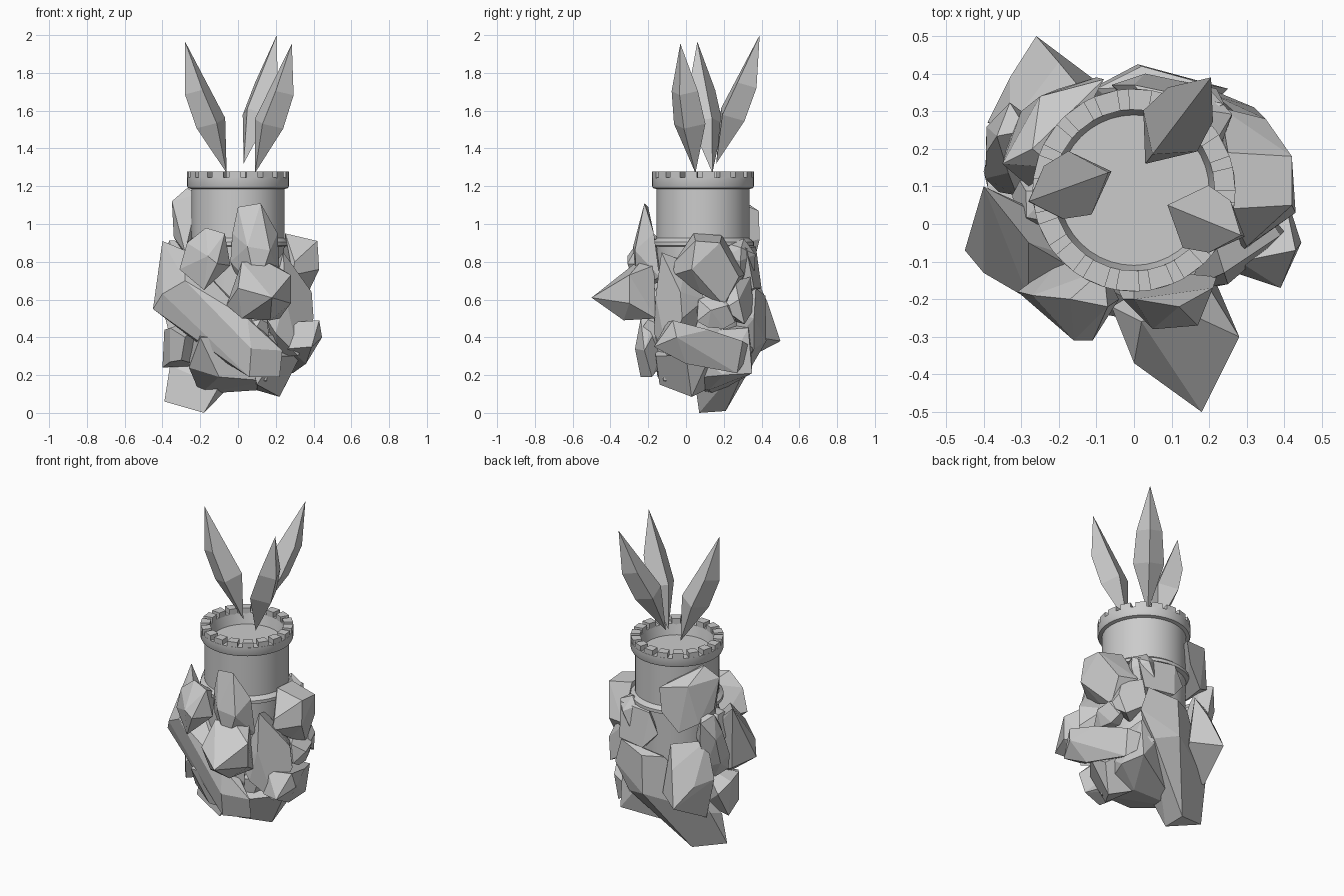
import bpy, bmesh, math, random
from mathutils import Vector

CY = 0.09  # tower axis sits slightly behind the origin


def finish(bm, name):
    bmesh.ops.recalc_face_normals(bm, faces=bm.faces[:])
    me = bpy.data.meshes.new(name)
    bm.to_mesh(me)
    bm.free()
    ob = bpy.data.objects.new(name, me)
    bpy.context.collection.objects.link(ob)
    return ob


def hull(name, pts):
    """Flat-faced stone: convex hull with nearly flat facets merged."""
    bm = bmesh.new()
    for p in pts:
        bm.verts.new(p)
    r = bmesh.ops.convex_hull(bm, input=bm.verts[:])
    junk = {g for g in r["geom_interior"] + r["geom_unused"] if isinstance(g, bmesh.types.BMVert)}
    bmesh.ops.delete(bm, geom=list(junk), context='VERTS')
    bmesh.ops.dissolve_limit(bm, angle_limit=math.radians(7), verts=bm.verts[:], edges=bm.edges[:])
    return finish(bm, name)


def shard(name, a, b, w, t, side=(0, 0, 1), sides=6, cap=0.55, seed=1):
    """Crystal-like stone from a to b; w is the half width along 'side', t the other way."""
    rnd = random.Random(seed)
    a, b = Vector(a), Vector(b)
    d = (b - a).normalized()
    u = (Vector(side) - d * d.dot(Vector(side))).normalized()
    v = d.cross(u)
    pts = []
    for f, s in ((0, cap), (0.3, 1), (0.72, 1), (1, cap)):
        for i in range(sides):
            if f in (0, 1) and i % 2:
                continue
            ang = 2 * math.pi * (i + rnd.uniform(-0.2, 0.2)) / sides
            k = s * rnd.uniform(0.88, 1.05)
            pts.append(a.lerp(b, f) + u * w * k * math.cos(ang) + v * t * k * math.sin(ang))
    return hull(name, pts)


def lathe(name, profile, n=40):
    bm = bmesh.new()
    vs = [bm.verts.new((r, 0, z)) for r, z in profile]
    es = [bm.edges.new(e) for e in zip(vs, vs[1:])]
    bmesh.ops.spin(bm, geom=vs + es, cent=(0, 0, 0), axis=(0, 0, 1), angle=2 * math.pi, steps=n)
    bmesh.ops.remove_doubles(bm, verts=bm.verts[:], dist=1e-4)
    ob = finish(bm, name)
    ob.location.y = CY
    bpy.context.view_layer.objects.active = ob
    ob.select_set(True)
    bpy.ops.object.shade_smooth_by_angle(angle=math.radians(30))
    ob.select_set(False)
    return ob


# Round tower with base ring, flared rim and sunken top
lathe("tower", [(0, .33), (.235, .33), (.245, .88), (.27, .885), (.27, .905), (.245, .925),
                (.245, 1.185), (.265, 1.19), (.27, 1.2), (.27, 1.246), (.215, 1.246), (.2, 1.18), (0, 1.18)])

# Battlements
N = 18
bm = bmesh.new()
for i in range(N):
    a0 = 2 * math.pi * (i + 0.98) / N
    a1 = a0 + 2 * math.pi * 0.68 / N
    ring = [(r, a) for r, a in ((.215, a0), (.27, a0), (.27, a1), (.215, a1))]
    lo, hi = ([bm.verts.new((r * math.cos(a), r * math.sin(a) + CY, z)) for r, a in ring] for z in (1.24, 1.277))
    bm.faces.new(lo)
    bm.faces.new(hi)
    for j in range(4):
        k = (j + 1) % 4
        bm.faces.new((lo[j], lo[k], hi[k], hi[j]))
finish(bm, "battlements")


# Floating blades: diamond sections that bow outwards to a sharp tip
def blade(name, base, tip):
    base, tip = Vector(base), Vector(tip)
    d = (tip - base).normalized()
    out = Vector((tip.x - base.x, tip.y - base.y, 0)).normalized()
    u = (out - d * d.dot(out)).normalized()
    v = d.cross(u)
    pts = [base, tip]
    for f, w, t, o in ((.38, .09, .085, .0), (.64, .075, .075, .015)):
        c = base.lerp(tip, f) + u * o
        pts += [c + v * w, c - v * w, c + u * t, c - u * t]
    hull(name, pts)


blade("blade_left", (-.06, .14, 1.27), (-.28, .06, 1.965))
blade("blade_right", (.09, .05, 1.27), (.285, -.03, 1.955))
blade("blade_back", (.03, .16, 1.32), (.205, .39, 2.0))

# Large stones at the front
hull("front_slab", [(-.40, .10, .91), (-.28, -.05, .86), (-.45, -.07, .55), (-.40, -.13, .63), (-.28, -.20, .70),
                    (.07, -.27, .34), (.235, -.22, .33), (.22, -.18, .19), (.06, -.24, .19), (-.12, -.12, .30),
                    (.05, -.24, .5), (-.36, .05, .5)])
hull("front_spur", [(.18, -.5, .61), (0, -.37, .66), (.02, -.26, .8), (.15, -.24, .8), (.28, -.3, .73),
                    (.28, -.3, .58), (.17, -.33, .49), (.02, -.31, .5), (-.06, -.22, .57), (.22, -.16, .5),
                    (0, -.16, .52), (.2, -.17, .78)])
hull("front_tall_stone", [(0, -.2, 1.09), (.12, -.22, 1.11), (.21, -.17, .95), (.22, -.14, .72), (.05, -.28, .88),
                          (-.03, -.2, .95), (.17, -.27, .86), (0, -.12, .7), (.1, -.26, .65), (-.04, -.18, .8)])
hull("front_left_stone", [(-.17, -.2, .98), (-.07, -.22, .95), (-.27, -.19, .9), (-.31, -.18, .76), (-.16, -.31, .83),
                          (-.11, -.31, .79), (-.04, -.2, .78), (-.18, -.26, .65), (-.2, -.1, .72), (-.08, -.12, .9)])

# Right side stones
hull("right_block", [(.25, .04, .95), (.42, .05, .91), (.42, .18, .90), (.25, .19, .94), (.23, .31, .73), (.35, .28, .72),
                     (.43, .03, .76), (.34, .20, .57), (.29, -.07, .73), (.30, -.06, .8), (.32, .08, .63)])
hull("right_low_stone", [(.39, -.17, .35), (.445, -.05, .40), (.43, -.07, .49), (.39, .12, .44), (.30, .30, .38),
                         (.29, .27, .21), (.36, 0, .26), (.27, -.13, .34), (.28, -.1, .48), (.2, .1, .3),
                         (.13, .36, .34)])
hull("right_front_stone", [(.24, -.13, .85), (.32, -.08, .74), (.39, -.03, .64), (.40, -.02, .5), (.32, -.1, .3),
                           (.2, -.17, .42), (.15, -.17, .5), (.25, -.16, .62), (.2, 0, .3), (.3, .1, .6), (.2, 0, .8)])
shard("right_middle_stone", (.33, .06, .54), (.3, .26, .52), .1, .07, (0, 0, 1), 5, .6, 5)
hull("right_bottom_stone", [(.1, -.14, .15), (.22, .03, .085), (.30, .1, .24), (.33, .0, .3), (.1, .1, .12),
                            (.2, -.16, .3), (.05, -.17, .35), (.15, .2, .35)])

# Back and left side stones
hull("bottom_shard", [(-.39, .14, .06), (-.18, .07, .0), (-.19, .21, .01), (-.36, .15, .25), (-.1, .05, .14),
                      (-.34, .24, .28), (.01, .425, .38), (.2, .37, .66), (.02, .42, .62), (-.1, .36, .62),
                      (.25, .36, .5), (.15, .36, .34), (.1, .2, .55)])
hull("bottom_core", [(.15, -.12, .17), (-.1, -.15, .19), (-.26, -.06, .24), (-.2, .15, .1), (.1, .3, .22),
                     (.22, .35, .21), (.26, .2, .2), (.1, .12, .12), (-.2, -.19, .4), (.22, -.1, .42),
                     (.22, .33, .45), (-.24, .2, .5), (0, .34, .5), (.1, -.18, .4)])
hull("back_left_top_stone", [(-.27, .2, 1.19), (-.35, .16, 1.12), (-.34, .2, .93), (-.25, .34, 1.1), (-.08, .385, 1.07),
                             (-.1, .39, .92), (-.3, .3, .86), (-.21, .15, 1.16), (-.2, .36, .8), (-.28, .1, .85)])
hull("back_left_spike", [(-.26, .5, .38), (-.33, .39, .5), (-.2, .43, .59), (-.39, .27, .52), (-.33, .26, .75),
                         (-.15, .37, .72), (-.1, .38, .4), (-.32, .25, .25), (-.2, .2, .3)])
shard("left_upper_stone", (-.33, .27, .9), (-.32, .12, .5), .1, .08, (0, 1, 0), 6, .6, 9)
hull("left_low_stone", [(-.40, .14, .24), (-.39, .1, .44), (-.36, -.02, .45), (-.30, -.1, .28), (-.28, -.13, .4),
                        (-.36, -.02, .27), (-.38, .22, .4), (-.2, .1, .25), (-.2, .1, .5)])
hull("back_stone", [(.03, .40, .66), (.22, .36, .66), (.24, .32, .87), (0, .37, .88), (-.06, .37, .76),
                    (.1, .25, .92), (.1, .2, .6)])
hull("back_right_stone", [(.35, .28, .6), (.32, .31, .47), (.2, .36, .55), (.22, .34, .72), (.31, .26, .7),
                          (.2, .2, .5), (.36, .2, .55)])

# Small filler stones tucked between the big ones
for i, (x, y, z) in enumerate(((.06, -.15, .4), (-.23, .05, .75), (.16, .28, .8))):
    shard(f"filler_stone_{i}", (x - .05, y, z - .1), (x + .05, y, z + .1), .1, .09, (1, 0, 0), 5, .6, 20 + i)
